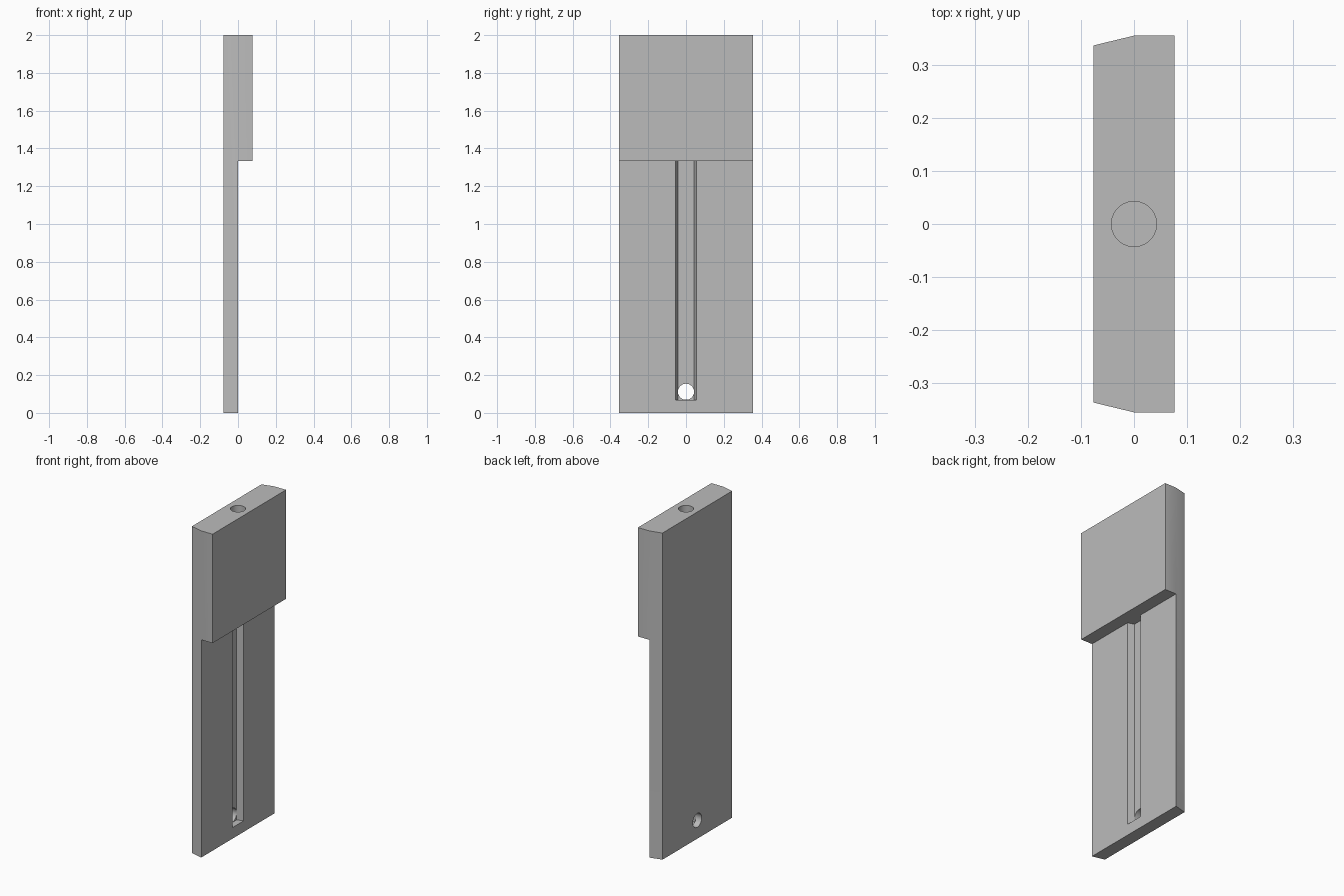
import bpy
import bmesh
import math

cube = bpy.data.objects.get("Cube")
if cube:
    bpy.data.objects.remove(cube, do_unlink=True)

HALF_X, HALF_Y, EDGE_Y = 0.0765, 0.3555, 0.337
STEP_Z, TOP_Z = 1.333, 2.0
HOLE_R = 0.0425

grey = bpy.data.materials.new("plain grey")
grey.use_nodes = True
colour = (0.5, 0.5, 0.5, 1)
grey.diffuse_color = colour
grey.node_tree.nodes["Principled BSDF"].inputs["Base Color"].default_value = colour


def prism(name, outline, z0, z1):
    """Extrude an x, y outline from z0 up to z1."""
    bm = bmesh.new()
    face = bm.faces.new([bm.verts.new((x, y, z0)) for x, y in outline])
    top = bmesh.ops.extrude_face_region(bm, geom=[face])["geom"]
    bmesh.ops.translate(bm, vec=(0, 0, z1 - z0),
                        verts=[v for v in top if isinstance(v, bmesh.types.BMVert)])
    bmesh.ops.recalc_face_normals(bm, faces=bm.faces)
    mesh = bpy.data.meshes.new(name)
    bm.to_mesh(mesh)
    bm.free()
    mesh.materials.append(grey)
    obj = bpy.data.objects.new(name, mesh)
    bpy.context.collection.objects.link(obj)
    return obj


def mirrored(points):
    """Close a half outline by mirroring it across y = 0."""
    return points + [(x, -y) for x, y in reversed(points)]


def cylinder(name, location, rotation, depth):
    bpy.ops.mesh.primitive_cylinder_add(vertices=48, radius=HOLE_R, depth=depth,
                                        location=location, rotation=rotation)
    obj = bpy.context.object
    obj.name = name
    obj.data.materials.append(grey)
    return obj


# Stepped slab: full-depth outline with the lower front half cut away
slab = prism("stepped_slab", mirrored([(-HALF_X, EDGE_Y), (0, HALF_Y), (HALF_X, HALF_Y)]),
             0, TOP_Z)
step = prism("step_cutter", mirrored([(0, 0.5), (0.2, 0.5)]), -0.1, STEP_Z)

# Tapered groove, drop hole through the head and cross hole at the foot
groove = prism("groove_cutter", mirrored([(-0.039, 0.043), (0.003, 0.056)]), 0.068, STEP_Z)
drop_hole = cylinder("drop_hole_cutter", (0, 0, 1.7165), (0, 0, 0), 0.767)
cross_hole = cylinder("cross_hole_cutter", (-0.05, 0, 0.112), (0, math.pi / 2, 0), 0.2)

for cutter in (step, groove, drop_hole, cross_hole):
    cut = slab.modifiers.new(cutter.name, "BOOLEAN")
    cut.operation = "DIFFERENCE"
    cut.solver = "EXACT"
    cut.object = cutter
    bpy.ops.object.select_all(action="DESELECT")
    slab.select_set(True)
    bpy.context.view_layer.objects.active = slab
    bpy.ops.object.modifier_apply(modifier=cut.name)
    bpy.data.objects.remove(cutter, do_unlink=True)

bpy.ops.object.shade_smooth_by_angle(angle=math.radians(30))
